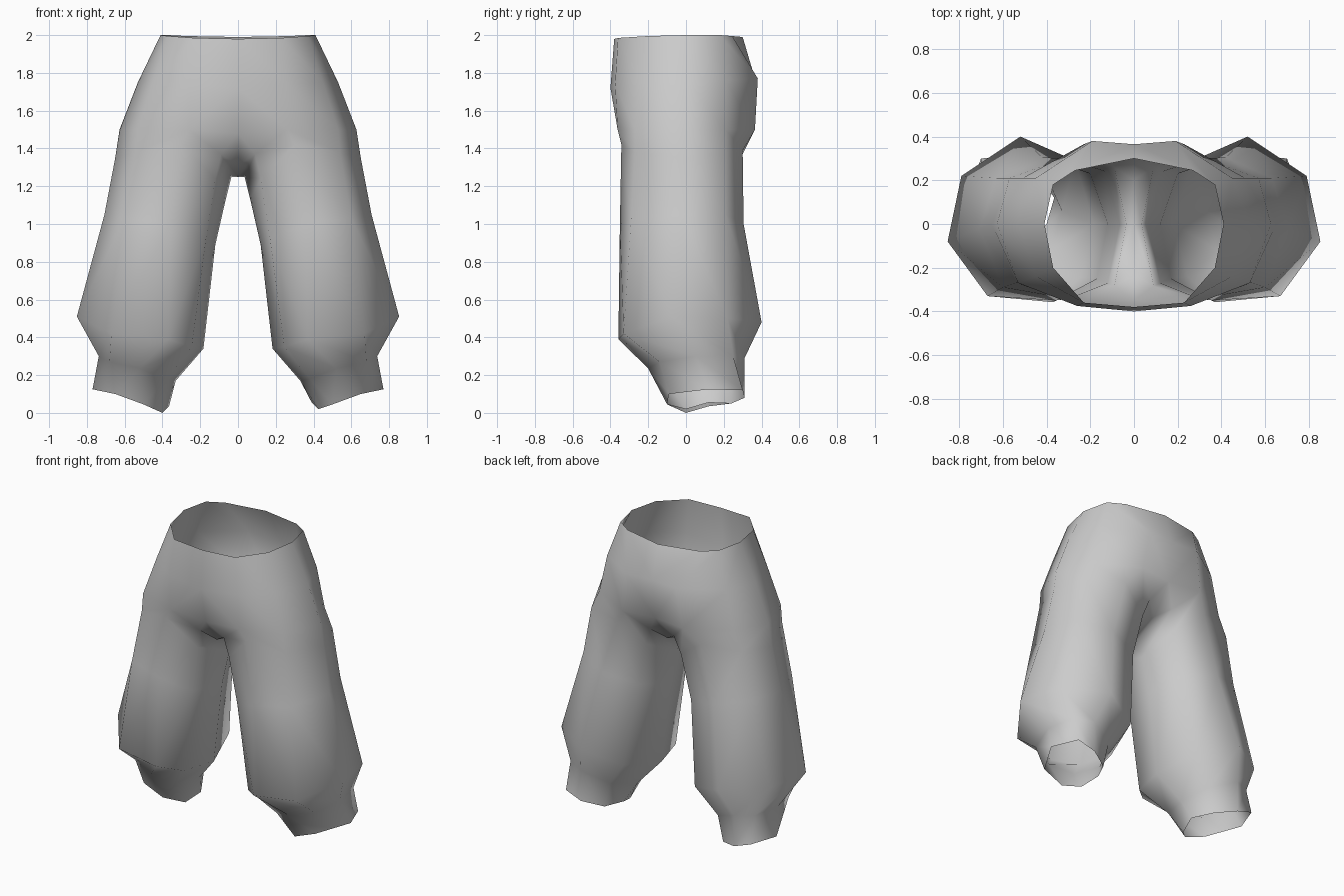
import bpy, bmesh

# Cloth colour
cloth = bpy.data.materials.new("grey cloth")
cloth.diffuse_color = (0.6, 0.6, 0.6, 1)

# Hip rows for the right half, from front seam round the outside to back seam
waist = [(0, -.38, 1.98), (.23, -.36, 1.985), (.37, -.20, 1.995), (.41, 0, 2),
         (.37, .18, 2), (.27, .245, 1.995), (0, .30, 1.99)]
hip = [(0, -.40, 1.72), (.26, -.375, 1.74), (.45, -.24, 1.75), (.53, 0, 1.75),
       (.45, .21, 1.76), (.19, .38, 1.77), (0, .365, 1.77)]
low_hip = [(0, -.35, 1.48), (.26, -.362, 1.5), (.53, -.27, 1.5), (.627, 0, 1.5),
           (.51, .21, 1.5), (.23, .365, 1.5), (0, .335, 1.5)]
# Crotch: inner thigh points and the seam between the legs, back to front
inner = [(.09, .26, 1.37), (.035, 0, 1.25), (.09, -.285, 1.37)]
seam = [(0, .20, 1.31), (0, 0, 1.25), (0, -.23, 1.31)]
# Leg rings, starting at the front and going round the outside
legs = [
    [(.30, -.342, 1.42), (.54, -.27, 1.38), (.65, 0, 1.35), (.57, .21, 1.37),
     (.32, .30, 1.39), (.13, .24, 1.25), (.065, 0, 1.13), (.12, -.27, 1.24)],
    [(.36, -.35, 1.0), (.60, -.29, 1.03), (.707, -.02, 1.05), (.63, .21, 1.05),
     (.42, .305, 1.0), (.20, .23, .95), (.12, 0, .89), (.17, -.25, .92)],
    [(.37, -.358, .39), (.67, -.33, .42), (.853, -.08, .51), (.79, .22, .50),
     (.52, .40, .48), (.27, .29, .40), (.183, 0, .34), (.245, -.24, .35)],
    [(.52, -.20, .235), (.68, -.14, .27), (.737, .05, .30), (.70, .25, .30),
     (.58, .31, .29), (.41, .24, .22), (.33, .06, .17), (.38, -.12, .18)],
    [(.50, -.10, .045), (.65, -.09, .10), (.77, .12, .125), (.70, .30, .12),
     (.58, .31, .08), (.45, .24, .05), (.365, .12, .035), (.40, 0, 0)],
]

bm = bmesh.new()


def row(points):
    return [bm.verts.new(p) for p in points]


def bridge(a, b, closed=False):
    n = len(a)
    for i in range(n if closed else n - 1):
        j = (i + 1) % n
        bm.faces.new((a[i], a[j], b[j], b[i]))


# Hips
top, mid, low = row(waist), row(hip), row(low_hip)
bridge(top, mid)
bridge(mid, low)

# Crotch strip joining the inner thigh to the seam
inn, sm = row(inner), row(seam)
bridge([low[6]] + sm + [low[0]], [low[5]] + inn + [low[1]])

# Leg, open at the cuff
upper = low[1:6] + inn
for ring in legs:
    lower = row(ring)
    bridge(upper, lower, closed=True)
    upper = lower

# Other half
geom = bm.verts[:] + bm.edges[:] + bm.faces[:]
bmesh.ops.mirror(bm, geom=geom, axis='X', merge_dist=0.001)
bmesh.ops.remove_doubles(bm, verts=bm.verts[:], dist=0.001)

# The right cuff is slightly tighter and higher on the inside
for v in bm.verts:
    if .3 < v.co.x < .42 and v.co.z < .04:
        v.co.x += .025
        v.co.z += .02

bmesh.ops.recalc_face_normals(bm, faces=bm.faces[:])
for f in bm.faces:
    f.smooth = True

mesh = bpy.data.meshes.new("trousers")
bm.to_mesh(mesh)
bm.free()
mesh.materials.append(cloth)
trousers = bpy.data.objects.new("trousers", mesh)
bpy.context.collection.objects.link(trousers)
